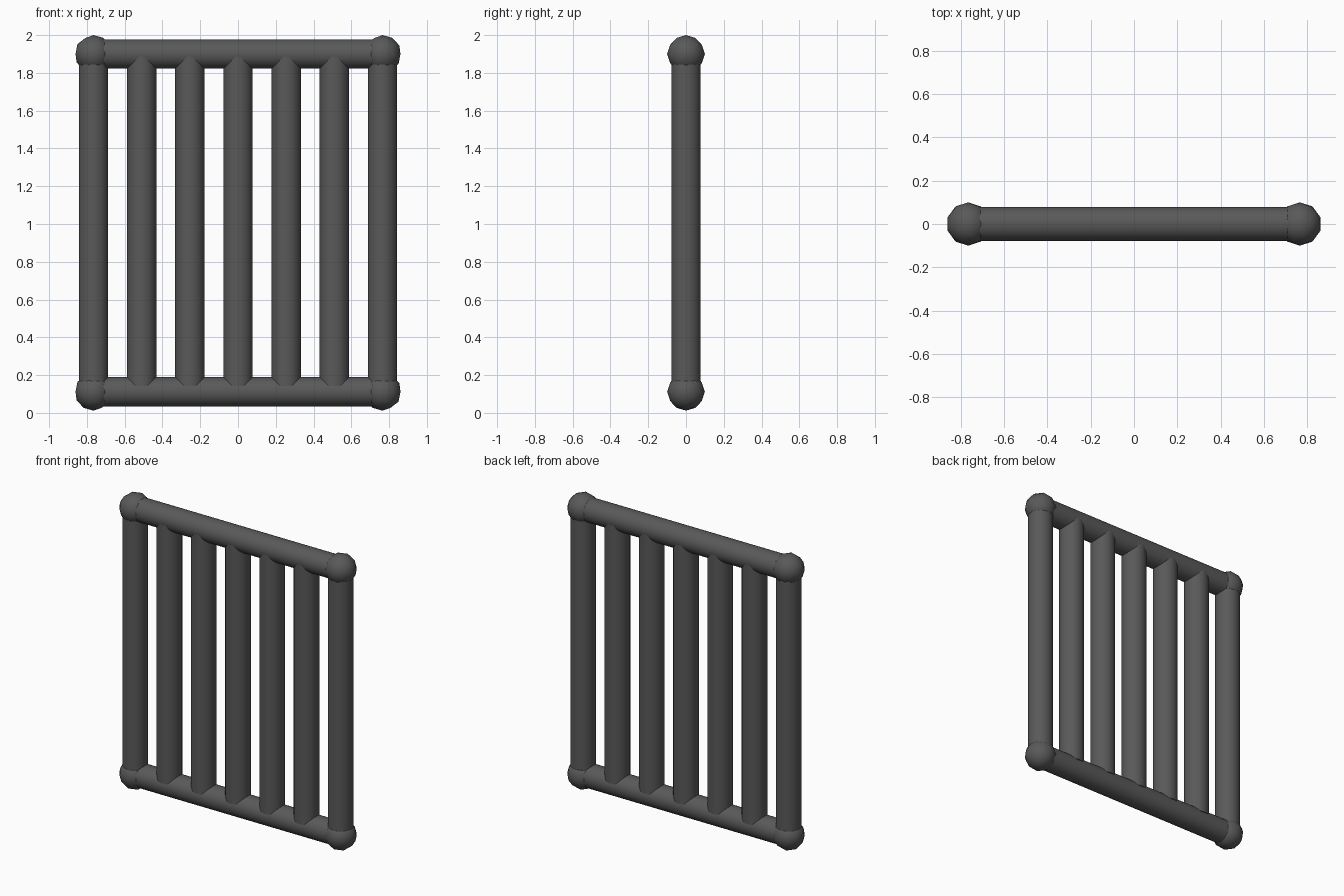
import bpy
from math import pi, radians

if "Cube" in bpy.data.objects:
    bpy.data.objects.remove(bpy.data.objects["Cube"])

R = 0.078           # tube radius
BALL_R = 0.1        # corner ball radius
STEP = 0.255        # spacing between uprights
HALF = 3 * STEP     # corner x position
Z_LOW, Z_HIGH = 0.112, 1.9

steel = bpy.data.materials.new("dark_grey")
steel.diffuse_color = (0.1, 0.1, 0.1, 1)
steel.use_nodes = True
steel.node_tree.nodes["Principled BSDF"].inputs["Base Color"].default_value = steel.diffuse_color


def finish(name):
    ob = bpy.context.object
    ob.name = name
    ob.data.materials.append(steel)
    return ob


def tube(name, length, loc, rot=(0, 0, 0)):
    bpy.ops.mesh.primitive_cylinder_add(vertices=32, radius=R, depth=length,
                                        location=loc, rotation=rot)
    bpy.ops.object.shade_smooth_by_angle(angle=radians(30))
    return finish(name)


# Horizontal rails
for name, z in (("bottom_rail", Z_LOW), ("top_rail", Z_HIGH)):
    tube(name, 2 * HALF, (0, 0, z), (0, pi / 2, 0))

# Outer posts, ending inside the corner balls
for name, x in (("left_post", -HALF), ("right_post", HALF)):
    tube(name, Z_HIGH - Z_LOW, (x, 0, (Z_LOW + Z_HIGH) / 2))

# Inner bars, ending just inside the rails
BAR_LOW, BAR_HIGH = 0.143, 1.888
for i in range(-2, 3):
    tube(f"bar_{i + 3}", BAR_HIGH - BAR_LOW,
         (i * STEP, 0, (BAR_LOW + BAR_HIGH) / 2))

# Low-poly corner balls
for x in (-HALF, HALF):
    for z in (Z_LOW, Z_HIGH):
        bpy.ops.mesh.primitive_ico_sphere_add(subdivisions=2, radius=BALL_R,
                                              location=(x, 0, z))
        bpy.ops.object.shade_smooth()
        finish("corner_ball")
